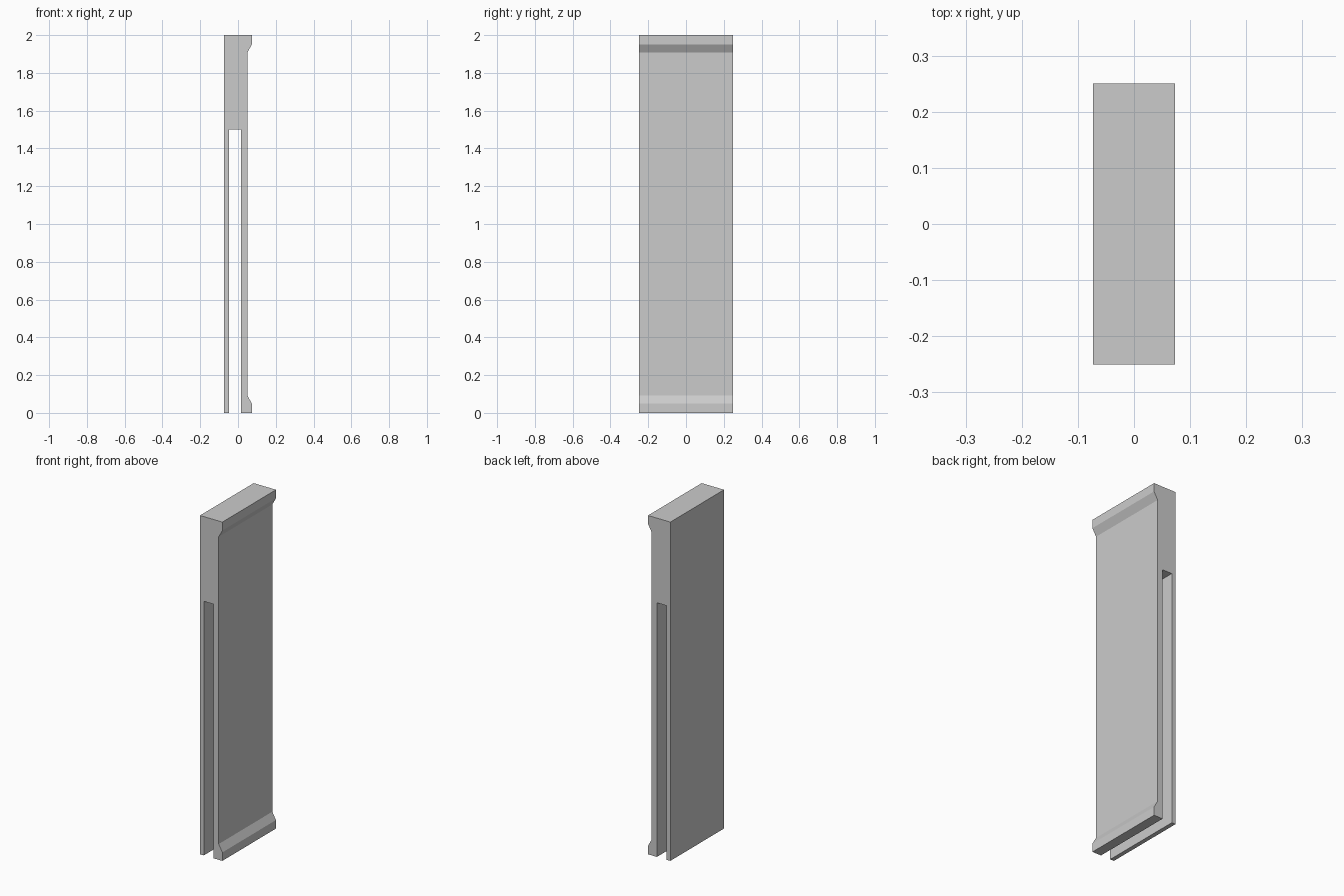
import bpy, bmesh

if "Cube" in bpy.data.objects:
    bpy.data.objects.remove(bpy.data.objects["Cube"])

HALF_DEPTH = 0.25

# Side profile (x, z): solid head, two legs around an open slot, flared lips on +x
profile = [
    (-0.073, 0), (-0.048, 0), (-0.048, 1.5), (0.015, 1.5), (0.015, 0),
    (0.073, 0), (0.073, 0.05), (0.049, 0.093),
    (0.049, 1.907), (0.073, 1.95), (0.073, 2), (-0.073, 2),
]


def extrude_profile(name, points, half_depth):
    bm = bmesh.new()
    face = bm.faces.new([bm.verts.new((x, -half_depth, z)) for x, z in points])
    result = bmesh.ops.extrude_face_region(bm, geom=[face])
    moved = [g for g in result["geom"] if isinstance(g, bmesh.types.BMVert)]
    bmesh.ops.translate(bm, verts=moved, vec=(0, 2 * half_depth, 0))
    bmesh.ops.recalc_face_normals(bm, faces=bm.faces)
    mesh = bpy.data.meshes.new(name)
    bm.to_mesh(mesh)
    bm.free()
    obj = bpy.data.objects.new(name, mesh)
    bpy.context.collection.objects.link(obj)
    return obj


# Slotted clip body
extrude_profile("slotted_clip", profile, HALF_DEPTH)
